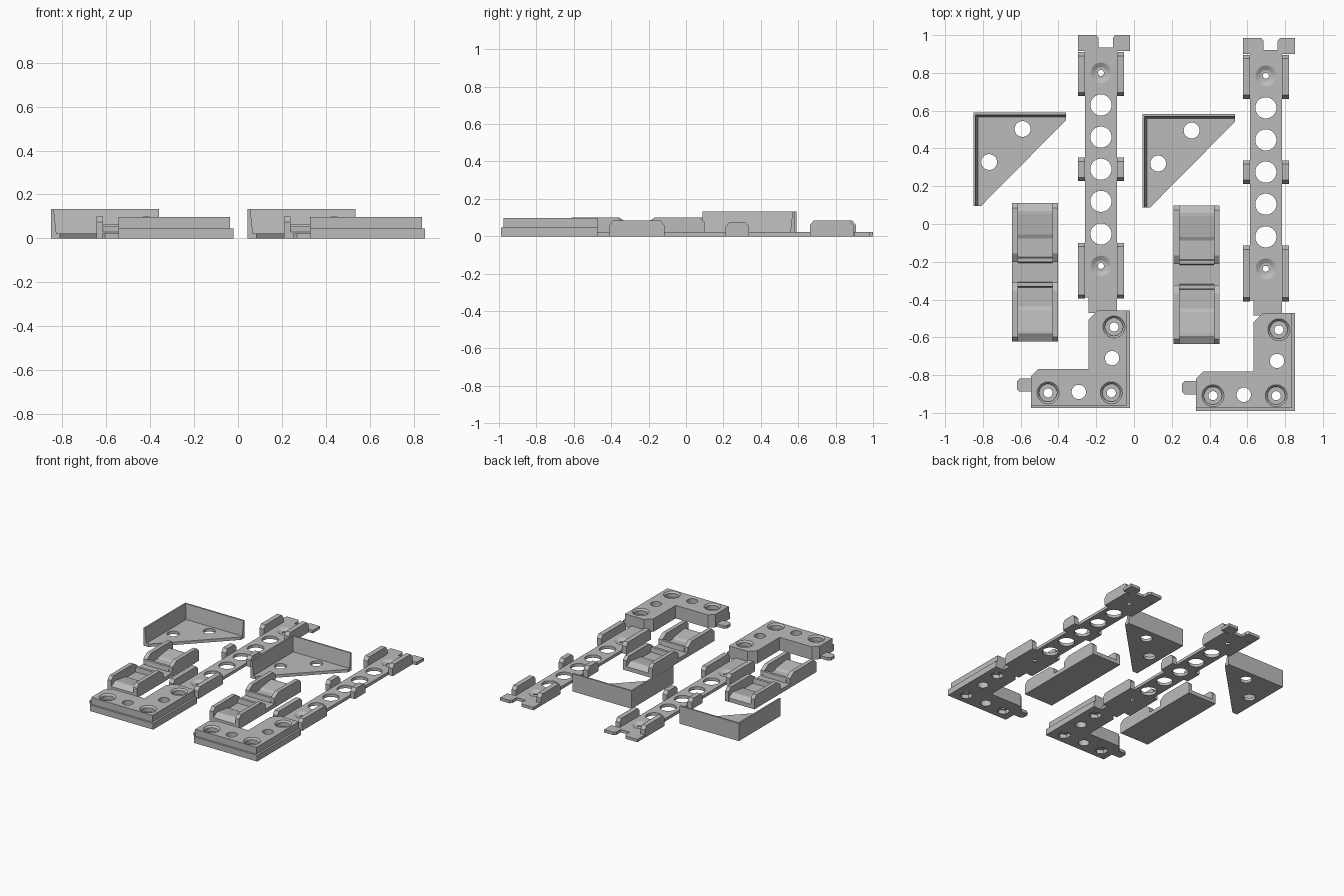
import bpy, bmesh, math

if "Cube" in bpy.data.objects:
    bpy.data.objects.remove(bpy.data.objects["Cube"])

GREY = bpy.data.materials.new("plain grey")
GREY.diffuse_color = (0.5, 0.5, 0.5, 1)
GREY.use_nodes = True
GREY.node_tree.nodes["Principled BSDF"].inputs["Base Color"].default_value = GREY.diffuse_color


def make(name, bm):
    bmesh.ops.recalc_face_normals(bm, faces=bm.faces)
    me = bpy.data.meshes.new(name)
    bm.to_mesh(me)
    bm.free()
    me.materials.append(GREY)
    ob = bpy.data.objects.new(name, me)
    bpy.context.collection.objects.link(ob)
    return ob


def extrude(bm, pts, vec):
    f = bm.faces.new([bm.verts.new(p) for p in pts])
    geo = bmesh.ops.extrude_face_region(bm, geom=[f])
    bmesh.ops.translate(bm, vec=vec, verts=[v for v in geo["geom"] if isinstance(v, bmesh.types.BMVert)])


def slab(bm, pts, z0, z1):
    extrude(bm, [(x, y, z0) for x, y in pts], (0, 0, z1 - z0))


def side(bm, pts, x0, x1):
    extrude(bm, [(x0, y, z) for y, z in pts], (x1 - x0, 0, 0))


def drill(bm, x, y, r, z0, z1, r2=None, n=32):
    geo = bmesh.ops.create_cone(bm, cap_ends=True, segments=n, radius1=r, radius2=r2 or r, depth=z1 - z0)
    bmesh.ops.translate(bm, vec=(x, y, (z0 + z1) / 2), verts=geo["verts"])


def combine(ob, other, op):
    # apply a boolean, then remove the helper
    other.hide_render = True
    m = ob.modifiers.new("bool", 'BOOLEAN')
    m.object, m.operation, m.solver = other, op, 'EXACT'
    dg = bpy.context.evaluated_depsgraph_get()
    me = bpy.data.meshes.new_from_object(ob.evaluated_get(dg))
    ob.modifiers.clear()
    ob.data = me
    bpy.data.objects.remove(other)


def cut(ob, holes):
    # each hole is (x, y, radius, z0, z1, top radius, sides)
    for h in holes:
        bm = bmesh.new()
        drill(bm, *h)
        combine(ob, make("cutter", bm), 'DIFFERENCE')


def hump(a, b, ca, cb, h, c=0.025):
    # side outline of a wall with sloped shoulders
    return [(a, 0), (b, 0), (b, h - c), (b - cb, h), (a + ca, h), (a, h - c)]


def rail():
    # perforated strip with a notched end tab
    bm = bmesh.new()
    slab(bm, [(-.24, -.47), (-.09, -.47), (-.09, .915), (-.021, .915), (-.021, 1), (-.1, 1), (-.112, .985),
              (-.112, .935), (-.187, .935), (-.187, .985), (-.2, 1), (-.297, 1), (-.297, .915),
              (-.26, .915), (-.26, -.39), (-.24, -.39)], 0, .022)
    strip = make("rail_strip", bm)
    holes = [(-.175, y, .056, -.1, .1) for y in (.63, .46, .29, .12, -.053)]
    for y in (.80, -.222):
        holes += [(-.175, y, .016, -.1, .1), (-.175, y, .03, .008, .024, .058)]
    cut(strip, holes)
    # upright side clips
    bm = bmesh.new()
    for a, b, h in ((.677, .91, .083), (.227, .352, .076), (-.395, -.1, .083)):
        for x0, x1 in ((-.297, -.26), (-.09, -.053)):
            side(bm, hump(a, b, .02, .02, h), x0, x1)
    clips = make("rail_clips", bm)
    # L shaped corner block with a ledge on its outer edges
    def ell(e):
        return [(-.545, -.975 + e), (-.021 - e, -.975 + e), (-.021 - e, -.457), (-.192, -.457),
                (-.24, -.505), (-.24, -.767), (-.507, -.767), (-.545, -.805)]
    bm = bmesh.new()
    slab(bm, ell(0), 0, .046)
    block = make("corner_block", bm)
    bm = bmesh.new()
    slab(bm, ell(.015), .03, .097)
    combine(block, make("upper", bm), 'UNION')
    holes = [(-.116, -.71, .038, -.1, .2), (-.292, -.889, .038, -.1, .2)]
    for x, y in ((-.106, -.545), (-.12, -.894), (-.455, -.894)):
        holes += [(x, y, .024, -.1, .2), (x, y, .047, .055, .2), (x, y, .047, .085, .099, .06),
                  (x, y, .045, -.1, .03, None, 6)]
    cut(block, holes)
    # locking tongue on the short arm
    bm = bmesh.new()
    slab(bm, [(-.54, -.888), (-.54, -.817), (-.605, -.817), (-.62, -.832), (-.62, -.873), (-.605, -.888)], 0, .022)
    return [strip, clips, block, make("locking_tongue", bm)]


def cradle():
    # ridged floor, symmetric about its middle
    mid = -.256
    half = [(.366, .03), (.34, .045), (.325, .055), (.31, .055), (.2, .04), (.18, .03), (.08, .03),
            (.075, .065), (.055, .065), (.05, .03)]
    prof = [(mid + d, z) for d, z in half] + [(mid - d, z) for d, z in reversed(half)]
    bm = bmesh.new()
    side(bm, [(mid - .366, 0), (mid + .366, 0)] + prof, -.615, -.432)
    floor = make("cradle_floor", bm)
    # paired side walls
    bm = bmesh.new()
    for x0, x1 in ((-.645, -.615), (-.432, -.402)):
        side(bm, [(mid - .367, 0), (mid + .367, 0), (mid + .367, .075), (mid + .342, .1), (mid + .1, .1),
                  (mid + .055, .07), (mid + .055, .03), (mid - .055, .03), (mid - .055, .07),
                  (mid - .1, .1), (mid - .342, .1), (mid - .367, .075)], x0, x1)
    return [floor, make("cradle_walls", bm)]


def gusset():
    # triangular floor with two holes
    bm = bmesh.new()
    slab(bm, [(-.851, .095), (-.81, .095), (-.36, .55), (-.36, .59), (-.851, .59)], 0, .022)
    floor = make("gusset_floor", bm)
    cut(floor, [(-.59, .503, .042, -.1, .1), (-.767, .328, .042, -.1, .1)])
    # two tapered walls
    bm = bmesh.new()
    side(bm, [(.565, .015), (.59, .015), (.59, .133), (.578, .133)], -.851, -.36)
    extrude(bm, [(-.851, .095, .015), (-.826, .095, .015), (-.839, .095, .133), (-.851, .095, .133)], (0, .495, 0))
    return [floor, make("gusset_walls", bm)]


# second set is a shifted copy of the first
for build, dx, dy in ((rail, .873, -.015), (cradle, .855, -.012), (gusset, .895, -.008)):
    for ob in build():
        twin = ob.copy()
        twin.name = "second_" + ob.name
        twin.location = (dx, dy, 0)
        bpy.context.collection.objects.link(twin)
